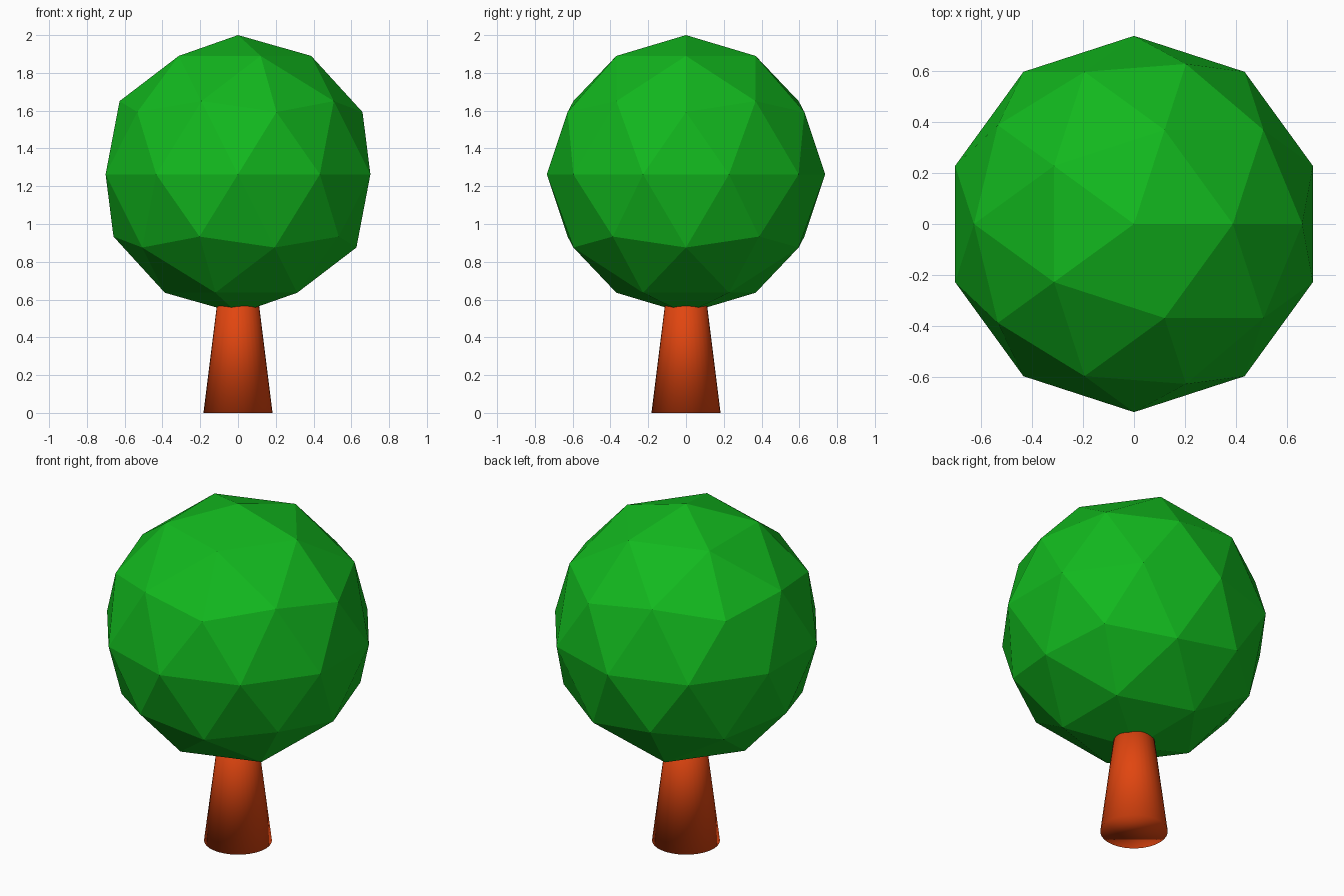
import bpy

if "Cube" in bpy.data.objects:
    bpy.data.objects.remove(bpy.data.objects["Cube"])


def paint(obj, name, color):
    mat = bpy.data.materials.new(name)
    mat.diffuse_color = color
    mat.use_nodes = True
    mat.node_tree.nodes["Principled BSDF"].inputs["Base Color"].default_value = mat.diffuse_color
    obj.data.materials.append(mat)


# Faceted leafy crown
R = 0.737
bpy.ops.mesh.primitive_ico_sphere_add(subdivisions=2, radius=R, location=(0, 0, 2 - R))
crown = bpy.context.object
crown.name = "crown"
paint(crown, "leaf_green", (0.006, 0.48, 0.013, 1))

# Tapered trunk, its top hidden inside the crown; smooth over the base rim too
H = 0.72
bpy.ops.mesh.primitive_cone_add(vertices=32, radius1=0.183, radius2=0.183 - 0.125 * H,
                                depth=H, location=(0, 0, H / 2))
trunk = bpy.context.object
trunk.name = "trunk"
bpy.ops.object.shade_smooth()
paint(trunk, "bark_orange", (0.75, 0.06, 0.005, 1))
